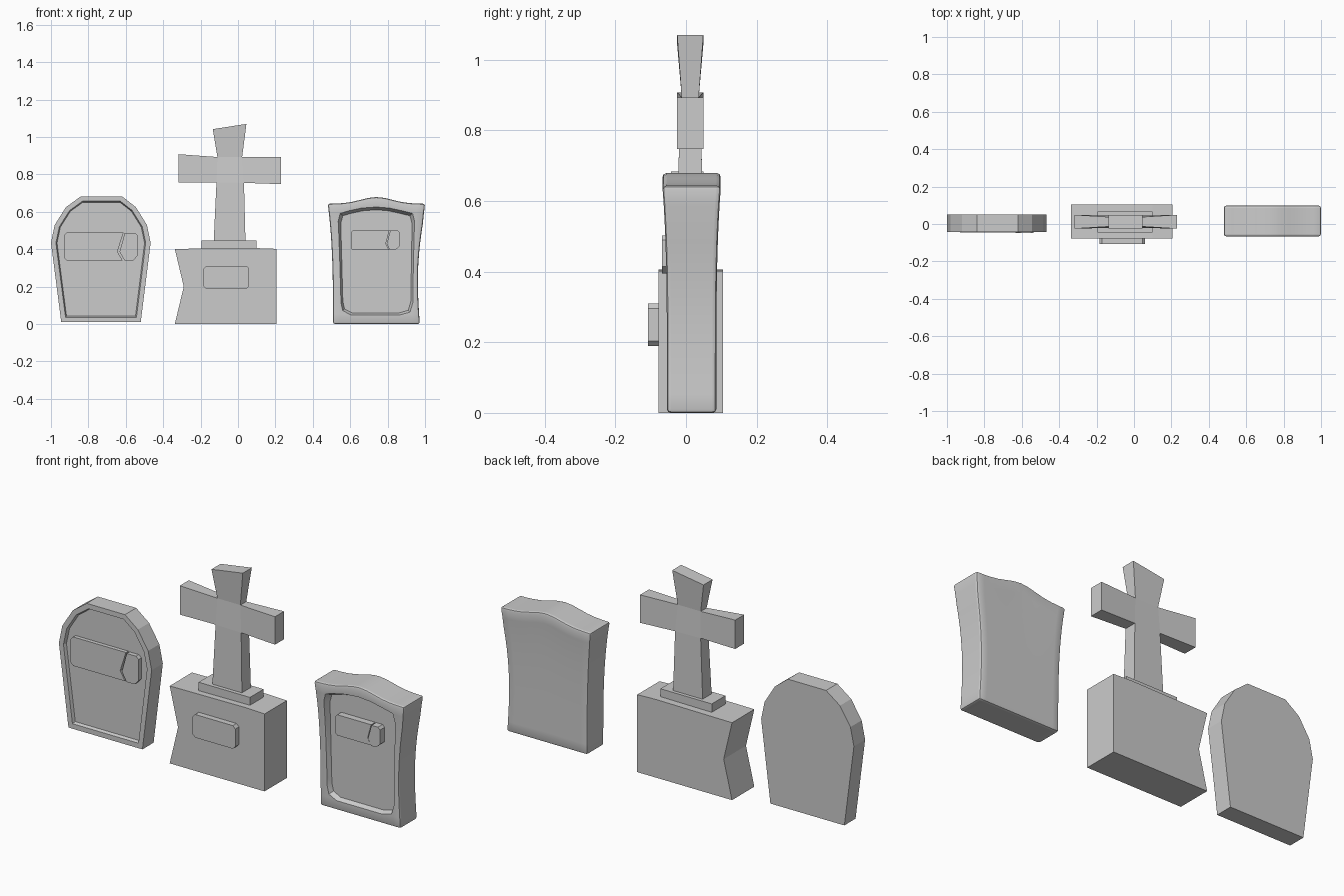
import bpy, bmesh, math

if "Cube" in bpy.data.objects:
    bpy.data.objects.remove(bpy.data.objects["Cube"])


def finish(name, bm):
    bmesh.ops.recalc_face_normals(bm, faces=bm.faces[:])
    me = bpy.data.meshes.new(name)
    bm.to_mesh(me)
    bm.free()
    ob = bpy.data.objects.new(name, me)
    bpy.context.collection.objects.link(ob)
    return ob


def loft(name, front, back, inset=None):
    """Solid between two matching (x, y, z) loops; inset = (rim, slope, depth)."""
    bm = bmesh.new()
    a = [bm.verts.new(p) for p in front]
    b = [bm.verts.new(p) for p in back]
    n = len(a)
    face = bm.faces.new(a)
    bm.faces.new(b[::-1])
    for i in range(n):
        bm.faces.new((a[i], b[i], b[(i + 1) % n], a[(i + 1) % n]))
    bmesh.ops.recalc_face_normals(bm, faces=bm.faces[:])
    if inset:
        rim, slope, depth = inset
        bmesh.ops.inset_region(bm, faces=[face], thickness=rim, use_even_offset=True)
        bmesh.ops.inset_region(bm, faces=[face], thickness=slope, use_even_offset=True)
        for v in face.verts:
            v.co.y += depth
    return finish(name, bm)


def slab(name, pts, y0, y1, inset=None):
    return loft(name, [(x, y0, z) for x, z in pts], [(x, y1, z) for x, z in pts], inset)


def chamfered(x0, x1, z0, z1, c):
    return [(x0 + c, z0), (x1 - c, z0), (x1, z0 + c), (x1, z1 - c),
            (x1 - c, z1), (x0 + c, z1), (x0, z1 - c), (x0, z0 + c)]


def apply_mod(ob, kind, **props):
    m = ob.modifiers.new(kind.title(), kind)
    for k, v in props.items():
        setattr(m, k, v)
    bpy.context.view_layer.objects.active = ob
    bpy.ops.object.modifier_apply(modifier=m.name)


# Arched headstone with recessed panel
slab("arched_headstone",
     [(-.945, .01), (-.52, .01), (-.467, .435), (-.487, .53), (-.546, .625),
      (-.62, .683), (-.84, .683), (-.92, .625), (-.98, .53), (-1.0, .435)],
     -.042, .05, (.026, .006, .016))

# Its cracked plaque in two pieces
slab("arched_plaque",
     [(-.915, .34), (-.617, .34), (-.645, .387), (-.612, .49), (-.915, .49),
      (-.93, .475), (-.93, .355)], -.046, -.02)
slab("arched_plaque_shard",
     [(-.607, .34), (-.56, .34), (-.537, .365), (-.537, .475), (-.552, .488),
      (-.605, .488), (-.633, .387)], -.049, -.02)

# Cross base with broken left side, plinth and plaque
slab("cross_base", [(-.338, 0), (.207, 0), (.207, .402), (.1, .406),
                    (-.338, .402), (-.29, .2)], -.078, .105)
slab("cross_plinth", [(-.195, .39), (.1, .39), (.1, .447), (-.195, .447)], -.045, .067)
slab("cross_base_plaque", chamfered(-.185, .06, .19, .31, .014), -.108, -.07)

# Cross: outline points (x, z, half depth), thin in the middle
T, M, B = .037, .024, .032
cross = [(-.13, .44, T), (.04, .44, T), (.032, .755, B), (.23, .748, T),
         (.23, .893, T), (.022, .893, M), (.045, 1.07, T), (-.135, 1.042, T),
         (-.11, .893, M), (-.317, .908, T), (-.317, .758, T), (-.115, .758, B)]
cy = .012
bm = bmesh.new()
f = [bm.verts.new((x, cy - d, z)) for x, z, d in cross]
b = [bm.verts.new((x, cy + d, z)) for x, z, d in cross]
for loop in (f, b):
    for q in ((0, 1, 2, 11), (11, 2, 5, 8), (2, 3, 4, 5), (5, 6, 7, 8), (8, 9, 10, 11)):
        bm.faces.new([loop[i] for i in q])
for i in range(12):
    j = (i + 1) % 12
    bm.faces.new((f[i], f[j], b[j], b[i]))
finish("cross", bm)

# Wavy headstone: subdivided block bent into shape
bm = bmesh.new()
bmesh.ops.create_cube(bm, size=2)
bmesh.ops.subdivide_edges(bm, edges=bm.edges[:], cuts=11, use_grid_fill=True)
for v in bm.verts:
    u, w, t = v.co.x, v.co.y, (v.co.z + 1) / 2
    left = .508 - .028 * t ** 3
    right = .972 - .012 * math.sin(math.pi * min(1, t * 1.2)) + .028 * t ** 3
    flare = .013 * t ** 4
    y = -.054 - flare if w < 0 else .086 + flare
    y = y if abs(w) > .99 else .016 + w * (.07 + flare)
    v.co = (left + (right - left) * (u + 1) / 2, y,
            t * (.643 + .036 * math.exp(-(u / .45) ** 2)))
stone = finish("wavy_headstone", bm)
apply_mod(stone, 'BEVEL', width=.011, segments=2, limit_method='ANGLE',
          angle_limit=math.radians(50))

# Rounded sunken panel
panel = [(.545, .11), (.555, .068), (.6, .045), (.87, .045), (.925, .06), (.94, .11),
         (.947, .55), (.935, .592), (.88, .605), (.81, .62), (.74, .626),
         (.66, .62), (.59, .605), (.545, .592), (.533, .55)]
cutter = loft("panel_cutter",
              [(.74 + (x - .74) * 1.05, -.09, .33 + (z - .33) * 1.04) for x, z in panel],
              [(.74 + (x - .74) * .92, -.03, .33 + (z - .33) * .95) for x, z in panel])
cutter.hide_render = True
apply_mod(stone, 'BOOLEAN', object=cutter, operation='DIFFERENCE', solver='EXACT')
bpy.data.objects.remove(cutter)
bpy.ops.object.select_all(action='DESELECT')
stone.select_set(True)
bpy.context.view_layer.objects.active = stone
bpy.ops.object.shade_smooth_by_angle(angle=math.radians(35))

# Its plaque, with a chipped shard
slab("wavy_plaque", [(.615, .395), (.808, .395), (.79, .43), (.81, .502), (.615, .502),
                     (.603, .49), (.603, .407)], -.064, -.02)
slab("wavy_plaque_shard", [(.812, .395), (.84, .395), (.863, .415), (.863, .49), (.852, .502),
                           (.815, .502), (.795, .43)], -.068, -.02)
